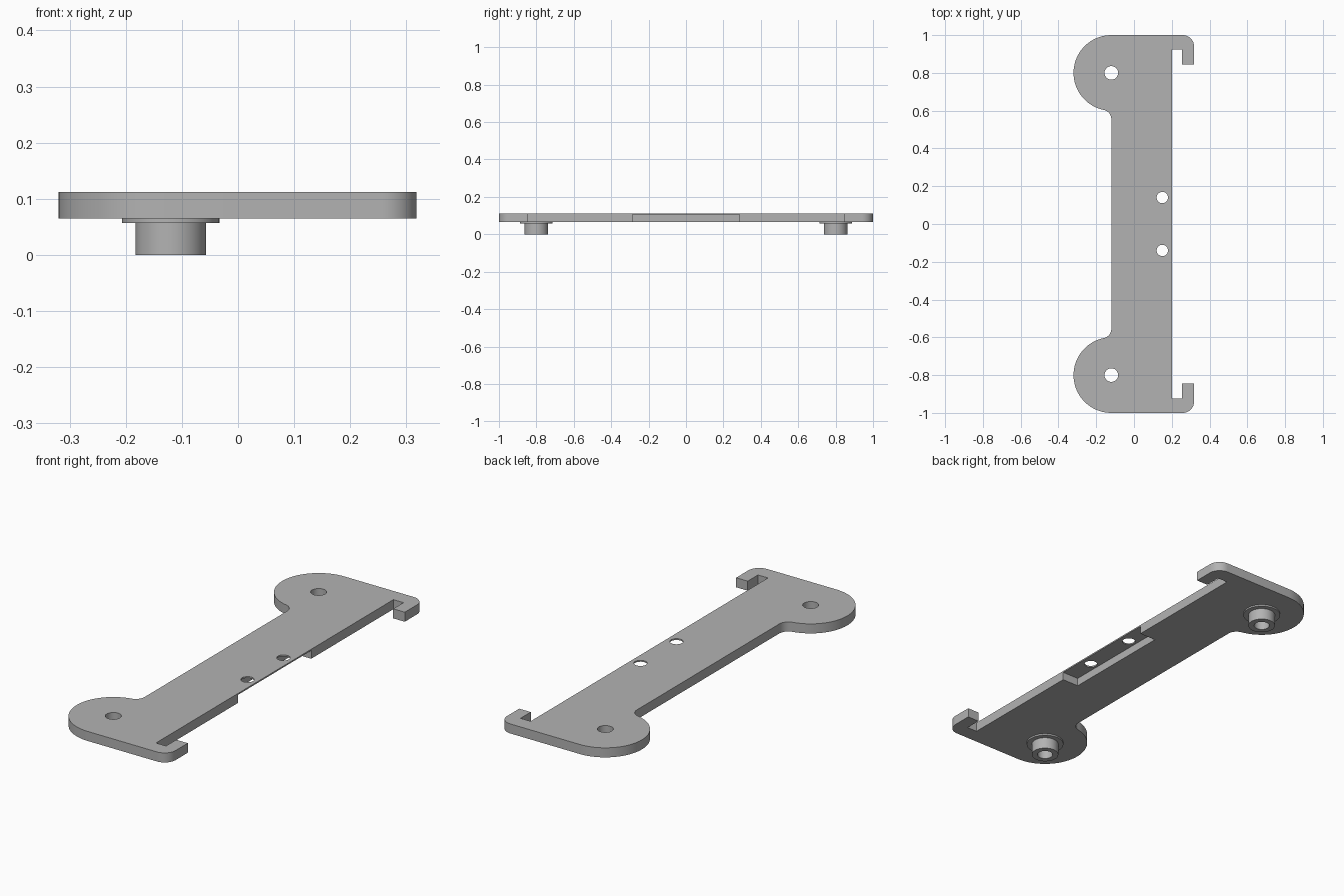
import bpy, bmesh, math
from mathutils import Vector, Matrix

cube = bpy.data.objects.get("Cube")
if cube:
    bpy.data.objects.remove(cube, do_unlink=True)

BOTTOM, TOP = 0.065, 0.112
PIVOT = Vector((-0.12, 0.8))     # centre of the rounded lobe and its boss
LOBE, FILLET, CORNER = 0.2, 0.05, 0.06
BORE = 0.036

grey = bpy.data.materials.new("grey")
grey.use_nodes = True
colour = (0.45, 0.45, 0.45, 1)
grey.diffuse_color = colour
grey.node_tree.nodes["Principled BSDF"].inputs["Base Color"].default_value = colour


def make_object(name, bm):
    bmesh.ops.recalc_face_normals(bm, faces=bm.faces[:])
    mesh = bpy.data.meshes.new(name)
    bm.to_mesh(mesh)
    bm.free()
    mesh.materials.append(grey)
    obj = bpy.data.objects.new(name, mesh)
    bpy.context.collection.objects.link(obj)
    return obj


def arc(cx, cy, r, start, end, steps):
    angles = [math.radians(start + (end - start) * i / steps) for i in range(steps + 1)]
    return [(cx + r * math.cos(a), cy + r * math.sin(a)) for a in angles]


def cut(target, cutter):
    cutter.hide_render = True
    mod = target.modifiers.new("cut", "BOOLEAN")
    mod.operation, mod.solver, mod.object = "DIFFERENCE", "EXACT", cutter
    bpy.context.view_layer.objects.active = target
    bpy.ops.object.modifier_apply(modifier=mod.name)
    bpy.data.objects.remove(cutter, do_unlink=True)


def smooth(obj):
    bpy.ops.object.select_all(action="DESELECT")
    obj.select_set(True)
    bpy.context.view_layer.objects.active = obj
    bpy.ops.object.shade_smooth_by_angle(angle=math.radians(30))


def cylinder_cutter(x, y, r):
    bm = bmesh.new()
    bmesh.ops.create_cone(bm, cap_ends=True, segments=48, radius1=r, radius2=r,
                          depth=1, matrix=Matrix.Translation((x, y, 0)))
    return make_object("hole_cutter", bm)


# Plate outline: hook, rounded corner, lobe and fillet, then mirrored in y
drop = math.sqrt((LOBE + FILLET) ** 2 - FILLET ** 2)
tangent = math.degrees(math.atan2(drop, FILLET))
half = [(0.2, 0.925), (0.255, 0.925), (0.255, 0.845), (0.318, 0.845)]
half += arc(0.318 - CORNER, 1 - CORNER, CORNER, 0, 90, 12)
half += arc(PIVOT.x, PIVOT.y, LOBE, 90, 180 + tangent, 48)
half += arc(PIVOT.x - FILLET, PIVOT.y - drop, FILLET, tangent, 0, 12)[1:]
outline = half + [(x, -y) for x, y in reversed(half)]

bm = bmesh.new()
face = bm.faces.new([bm.verts.new((x, y, BOTTOM)) for x, y in outline])
grown = bmesh.ops.extrude_face_region(bm, geom=[face])
bmesh.ops.translate(bm, vec=(0, 0, TOP - BOTTOM),
                    verts=[v for v in grown["geom"] if isinstance(v, bmesh.types.BMVert)])
plate = make_object("mounting_plate", bm)

# Underside recess along the open edge, leaving a thin skin on top
bm = bmesh.new()
bmesh.ops.create_cube(bm, size=1, matrix=Matrix.Translation((0.16, 0, 0.055))
                      @ Matrix.Diagonal((0.1, 0.57, 0.1, 1)))
cut(plate, make_object("recess_cutter", bm))

# Screw holes
for side in (1, -1):
    cut(plate, cylinder_cutter(PIVOT.x, side * PIVOT.y, BORE))
    cut(plate, cylinder_cutter(0.15, side * 0.14, 0.03))
smooth(plate)

# Flanged hollow bosses under the lobes
profile = [(BORE, 0), (0.063, 0), (0.063, 0.057), (0.087, 0.057),
           (0.087, BOTTOM), (BORE, BOTTOM)]
for side, name in ((-1, "front_boss"), (1, "back_boss")):
    bm = bmesh.new()
    ring = [bm.verts.new((r, 0, z)) for r, z in profile]
    edges = [bm.edges.new((ring[i], ring[(i + 1) % len(ring)])) for i in range(len(ring))]
    bmesh.ops.spin(bm, geom=ring + edges, cent=(0, 0, 0), axis=(0, 0, 1),
                   angle=math.tau, steps=48, use_merge=True)
    bmesh.ops.remove_doubles(bm, verts=bm.verts[:], dist=0.0001)
    boss = make_object(name, bm)
    boss.location = (PIVOT.x, side * PIVOT.y, 0)
    smooth(boss)
